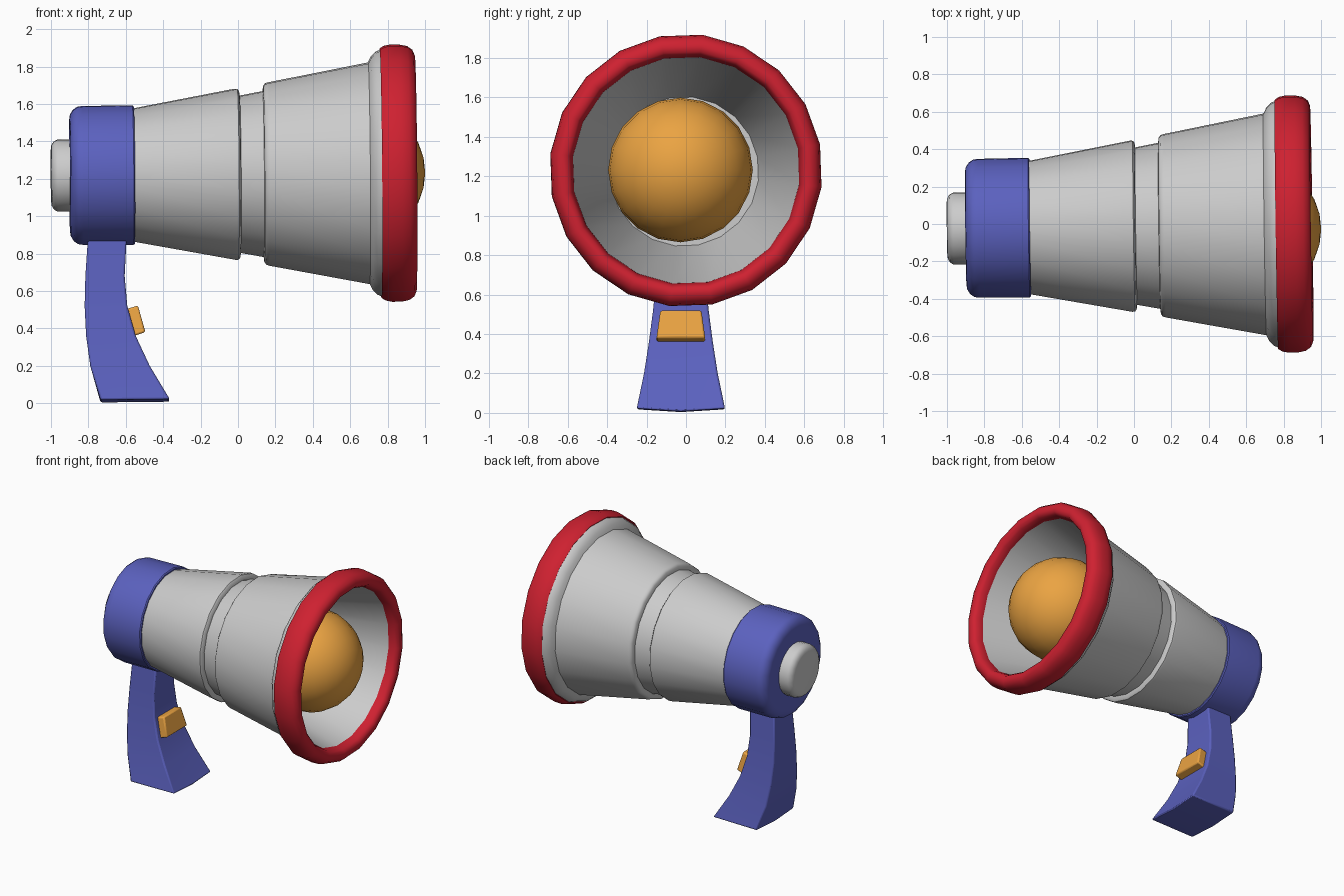
import bpy, bmesh, math
from mathutils import Vector, Matrix

if "Cube" in bpy.data.objects:
    bpy.data.objects.remove(bpy.data.objects["Cube"])

SIDES = 20
START = Vector((-0.9, -0.024, 1.217))
AXIS = (Vector((0.85, 0.0, 1.23)) - START).normalized()
ROT = Vector((1, 0, 0)).rotation_difference(AXIS).to_matrix().to_4x4()
TILT = Matrix.Translation(START) @ ROT @ Matrix.Translation((0.9, 0, 0))


def material(name, rgb):
    m = bpy.data.materials.new(name)
    m.diffuse_color = (*rgb, 1)
    m.use_nodes = True
    m.node_tree.nodes["Principled BSDF"].inputs["Base Color"].default_value = m.diffuse_color
    return m


BLUE = material("blue", (0.105, 0.12, 0.52))
RED = material("red", (0.62, 0.015, 0.03))
ORANGE = material("orange", (0.83, 0.37, 0.055))


def finish(name, bm, mat=None, angle=40, bevel=0):
    bmesh.ops.recalc_face_normals(bm, faces=bm.faces)
    me = bpy.data.meshes.new(name)
    bm.to_mesh(me)
    bm.free()
    ob = bpy.data.objects.new(name, me)
    bpy.context.collection.objects.link(ob)
    if mat:
        me.materials.append(mat)
    if bevel:
        b = ob.modifiers.new("bevel", "BEVEL")
        b.width, b.segments, b.limit_method = bevel, 2, "ANGLE"
        b.angle_limit = math.radians(40)
    bpy.ops.object.select_all(action="DESELECT")
    ob.select_set(True)
    bpy.context.view_layer.objects.active = ob
    bpy.ops.object.shade_smooth_by_angle(angle=math.radians(angle))
    return ob


def revolve(name, profile, mat=None, closed=False, angle=40):
    """Lathe (x, radius) points around the tilted horn axis."""
    bm = bmesh.new()
    rings = []
    for x, r in profile:
        ring = []
        for i in range(SIDES):
            a = math.radians(11) + 2 * math.pi * i / SIDES
            ring.append(bm.verts.new(TILT @ Vector((x, r * math.cos(a), r * math.sin(a)))))
        rings.append(ring)
    pairs = list(zip(rings, rings[1:]))
    if closed:
        pairs.append((rings[-1], rings[0]))
    else:
        bm.faces.new(rings[0])
        bm.faces.new(rings[-1])
    for a, b in pairs:
        for i in range(SIDES):
            j = (i + 1) % SIDES
            bm.faces.new((a[i], a[j], b[j], b[i]))
    return finish(name, bm, mat, angle)


def loft(name, rows, mat, bevel, yc=-0.026, sag=0.0):
    """Stack of rows (back x, back z, front x, front z, half width)."""
    bm = bmesh.new()
    rings = []
    for k, (xb, zb, xf, zf, w) in enumerate(rows):
        s = sag if k == 0 else 0
        pts = [(xb, -w, zb), (xf, -w, zf), (xf, 0, zf - s),
               (xf, w, zf), (xb, w, zb), (xb, 0, zb - s)]
        rings.append([bm.verts.new((x, y + yc, z)) for x, y, z in pts])
    for a, b in zip(rings, rings[1:]):
        for i in range(6):
            j = (i + 1) % 6
            bm.faces.new((a[i], a[j], b[j], b[i]))
    for r in (rings[0], rings[-1]):
        bm.faces.new((r[0], r[1], r[2], r[5]))
        bm.faces.new((r[5], r[2], r[3], r[4]))
    return finish(name, bm, mat, 35, bevel)


# Rear button and blue cap
revolve("rear_button", [(-1.0, 0.14), (-0.997, 0.163), (-0.985, 0.183), (-0.965, 0.194),
                        (-0.88, 0.194)])
revolve("rear_cap", [(-0.9, 0.30), (-0.896, 0.328), (-0.88, 0.354), (-0.857, 0.37),
                     (-0.83, 0.374), (-0.562, 0.376), (-0.555, 0.37), (-0.555, 0.33)], BLUE)

# Stepped horn with hollow mouth
revolve("horn", [(-0.57, 0.357), (-0.015, 0.461), (0.0, 0.46), (0.008, 0.45), (0.012, 0.424),
                 (0.135, 0.447), (0.138, 0.475), (0.148, 0.489), (0.165, 0.494),
                 (0.70, 0.597), (0.715, 0.628), (0.74, 0.654), (0.78, 0.672),
                 (0.90, 0.65), (0.90, 0.584), (0.1, 0.38)])

# Red rim around the mouth
revolve("mouth_rim", [(0.762, 0.672), (0.785, 0.686), (0.82, 0.693), (0.87, 0.692),
                      (0.91, 0.684), (0.938, 0.664), (0.95, 0.635), (0.946, 0.605),
                      (0.925, 0.589), (0.88, 0.578), (0.80, 0.60)], RED, closed=True, angle=50)

# Ball inside the mouth
bm = bmesh.new()
bmesh.ops.create_uvsphere(bm, u_segments=20, v_segments=14, radius=0.367,
                          matrix=Matrix.Translation((0.634, -0.028, 1.232)) @ Matrix.Rotation(math.pi / 2, 4, "Y"))
finish("speaker_ball", bm, ORANGE, 60)

# Curved flaring handle
loft("handle", [(-0.735, 0.018, -0.365, 0.022, 0.224),
                (-0.79, 0.20, -0.472, 0.20, 0.187),
                (-0.812, 0.36, -0.547, 0.36, 0.162),
                (-0.82, 0.52, -0.592, 0.52, 0.141),
                (-0.816, 0.68, -0.606, 0.68, 0.125),
                (-0.80, 0.92, -0.594, 0.92, 0.108)], BLUE, 0.01, sag=0.014)

# Trigger
loft("trigger", [(-0.60, 0.345, -0.495, 0.38, 0.124),
                 (-0.64, 0.49, -0.535, 0.522, 0.104)], ORANGE, 0.01)
